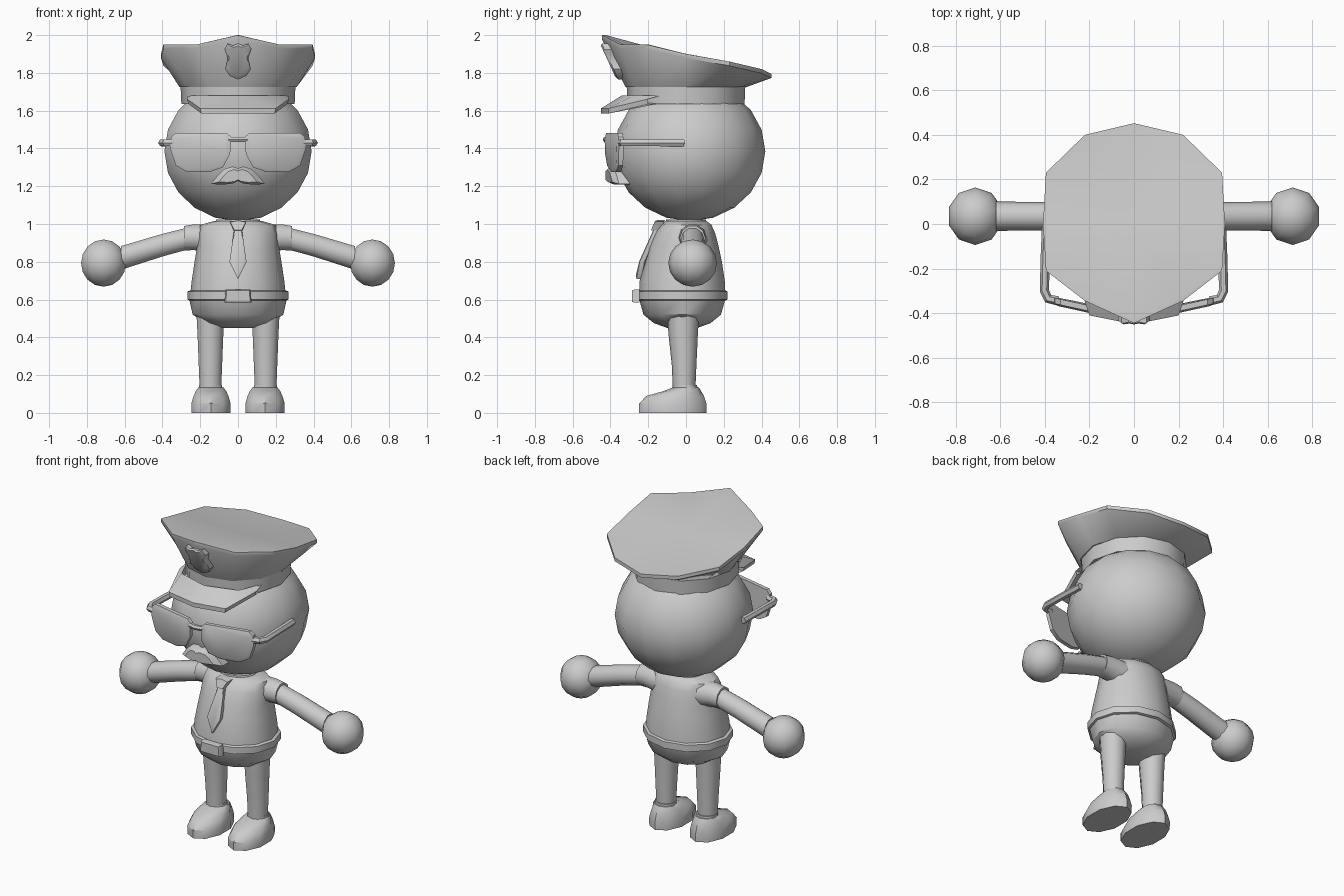
import bpy, bmesh, math
from mathutils import Vector

old = bpy.data.objects.get("Cube")
if old:
    bpy.data.objects.remove(old, do_unlink=True)

mat = bpy.data.materials.new("plain grey")
mat.use_nodes = True
GREY = (0.6, 0.6, 0.6, 1)
mat.diffuse_color = GREY
mat.node_tree.nodes["Principled BSDF"].inputs["Base Color"].default_value = GREY
parts = []


def finish(name, bm):
    bmesh.ops.recalc_face_normals(bm, faces=bm.faces)
    me = bpy.data.meshes.new(name)
    bm.to_mesh(me)
    bm.free()
    me.materials.append(mat)
    ob = bpy.data.objects.new(name, me)
    bpy.context.collection.objects.link(ob)
    parts.append(ob)
    return ob


def loft(name, loops, poke=None):
    """Skin a series of equal loops and cap both ends."""
    bm = bmesh.new()
    rows = [[bm.verts.new(p) for p in loop] for loop in loops]
    n = len(rows[0])
    for a, b in zip(rows, rows[1:]):
        for i in range(n):
            j = (i + 1) % n
            bm.faces.new((a[i], a[j], b[j], b[i]))
    bm.faces.new(rows[0])
    if poke:
        c = bm.verts.new(poke)
        for i in range(n):
            bm.faces.new((rows[-1][i], rows[-1][(i + 1) % n], c))
    else:
        bm.faces.new(rows[-1])
    return finish(name, bm)


def ring(z, rx, ry, cx=0, cy=0, n=12):
    """Flat oval, starting at the front."""
    turn = [math.tau * i / n for i in range(n)]
    return [Vector((cx + rx * math.sin(t), cy - ry * math.cos(t), z)) for t in turn]


def side_ring(x, z, r, n=10):
    """Upright circle facing along x, for the arms."""
    turn = [math.tau * i / n for i in range(n)]
    return [Vector((x, 0.035 + r * math.cos(t), z + r * math.sin(t))) for t in turn]


def plate(name, outline, depth, thick, inset=0.9, lift=0.01):
    """Outline in x and z, laid on the surface y = depth(x, z), with a soft front."""
    cx = sum(p[0] for p in outline) / len(outline)
    cz = sum(p[1] for p in outline) / len(outline)
    inner = [(cx + (x - cx) * inset, cz + (z - cz) * inset) for x, z in outline]
    back = [Vector((x, depth(x, z) + thick, z)) for x, z in outline]
    edge = [Vector((x, depth(x, z), z)) for x, z in outline]
    front = [Vector((x, depth(x, z) - lift, z)) for x, z in inner]
    return loft(name, [back, edge, front])


def both(half):
    """Complete a half outline whose first and last points lie on the middle."""
    return half + [(-p[0],) + tuple(p[1:]) for p in half[-2:0:-1]]


def ball(name, centre, size, segs, rings):
    bm = bmesh.new()
    bmesh.ops.create_uvsphere(bm, u_segments=segs, v_segments=rings, radius=1)
    for v in bm.verts:
        v.co = Vector(c + s * k for c, s, k in zip(centre, size, v.co))
    return finish(name, bm)


def tube(name, points, radius):
    """Round bar along a path."""
    cu = bpy.data.curves.new(name, "CURVE")
    cu.dimensions = "3D"
    cu.bevel_depth = radius
    cu.bevel_resolution = 1
    cu.use_fill_caps = True
    sp = cu.splines.new("POLY")
    sp.points.add(len(points) - 1)
    for p, co in zip(sp.points, points):
        p.co = (*co, 1)
    tmp = bpy.data.objects.new(name, cu)
    bm = bmesh.new()
    bm.from_mesh(tmp.to_mesh())
    tmp.to_mesh_clear()
    bpy.data.objects.remove(tmp)
    return finish(name, bm)


# Head and neck
ball("head", (0, 0.02, 1.385), (0.4, 0.4, 0.37), 14, 10)
loft("collar", [ring(0.98, 0.13, 0.11), ring(1.025, 0.115, 0.105)])

# Shirt, trousers and belt
loft("shirt", [ring(z, rx, ry, 0, cy) for z, rx, ry, cy in (
    (0.61, 0.255, 0.23, -0.02), (0.70, 0.245, 0.225, -0.02), (0.80, 0.23, 0.205, -0.015),
    (0.88, 0.217, 0.185, -0.012), (0.95, 0.215, 0.16, -0.005),
    (0.995, 0.2, 0.135, 0), (1.015, 0.13, 0.11, 0))])
loft("trousers", [ring(z, rx, ry, 0, -0.02) for z, rx, ry in (
    (0.45, 0.09, 0.08), (0.475, 0.17, 0.15), (0.52, 0.24, 0.205), (0.61, 0.26, 0.23))])
loft("belt", [ring(z, rx, rx - 0.027, 0, -0.02) for z, rx in (
    (0.595, 0.255), (0.6, 0.268), (0.642, 0.268), (0.648, 0.255))])
plate("buckle", [(-0.072, 0.585), (0.072, 0.585), (0.066, 0.652), (-0.066, 0.652)],
      lambda x, z: -0.275, 0.03)


# Tie
def chest(x, z):
    return max(-0.155 - 0.45 * (1 - z), -0.262)


plate("tie", both([(0, 0.98), (0.02, 0.975), (0.045, 0.8), (0, 0.71)]), chest, 0.025, 0.9, 0.004)
plate("tie_knot", both([(0, 1.02), (0.045, 1.012), (0.022, 0.965), (0, 0.965)]),
      lambda x, z: chest(x, z) - 0.006, 0.04)

# Limbs
for side, s in (("left", 1), ("right", -1)):
    loft(side + "_sleeve", [side_ring(s * x, z, r) for x, z, r in (
        (0.14, 0.92, 0.08), (0.23, 0.93, 0.072), (0.285, 0.925, 0.068))])
    loft(side + "_arm", [side_ring(s * x, z, r) for x, z, r in (
        (0.2, 0.94, 0.06), (0.4, 0.888, 0.063), (0.62, 0.82, 0.066))])
    ball(side + "_hand", (s * 0.712, 0.035, 0.793), (0.125, 0.129, 0.125), 10, 8)
    loft(side + "_leg", [ring(z, rx, ry, s * 0.146, cy, 10) for z, rx, ry, cy in (
        (0.13, 0.06, 0.06, -0.01), (0.25, 0.065, 0.065, -0.01),
        (0.42, 0.072, 0.078, -0.015), (0.53, 0.078, 0.085, -0.015))])
    loft(side + "_shoe", [ring(z, rx, ry, s * 0.143, cy, 10) for z, rx, ry, cy in (
        (0, 0.108, 0.178, -0.07), (0.05, 0.109, 0.178, -0.07), (0.09, 0.097, 0.152, -0.057),
        (0.115, 0.085, 0.1, -0.02), (0.135, 0.07, 0.068, 0))])
    loft(side + "_cuff", [ring(z, r, r, s * 0.145, -0.005, 10) for z, r in (
        (0.125, 0.066), (0.147, 0.064))])

# Cap: band, flared crown with a tilted rim, visor
rim = [Vector(p) for p in both([
    (0, -0.445, 2.0), (0.22, -0.345, 1.95), (0.395, -0.21, 1.95), (0.408, 0, 1.9),
    (0.395, 0.23, 1.86), (0.22, 0.4, 1.82), (0, 0.452, 1.795)])]
loft("cap_band", [ring(1.635, 0.3, 0.31), ring(1.75, 0.305, 0.315)])
low = [p - Vector((0, 0, 0.022)) for p in rim]
top = [Vector((p.x * 0.96, p.y * 0.96, p.z + 0.001)) for p in rim]
loft("cap_crown", [ring(1.725, 0.31, 0.32), low, rim, top], (0, 0, 1.885))

inner = [(-0.265, -0.13), (-0.2, -0.28), (0, -0.34), (0.2, -0.28), (0.265, -0.13)]
outer = [(-0.27, -0.2), (-0.2, -0.41), (0, -0.45), (0.2, -0.41), (0.27, -0.2)]
drop = (0.05, 0, 0, 0, 0.05)
under = [[Vector((x * 0.97, y, z + d)) for (x, y), d in zip(row, drop)]
         for row, z in ((inner, 1.64), (outer, 1.585))]
over = [[Vector((x, y, z + d)) for (x, y), d in zip(row, drop)]
        for row, z in ((inner, 1.68), (outer, 1.612))]
for row in (over[0], under[0]):
    row[0].z = row[-1].z = row[2].z
loft("cap_visor", [under[0], over[0], over[1], under[1], under[0]])

# Badge on the crown front
plate("cap_badge", both([(0, 1.955), (0.025, 1.945), (0.055, 1.955), (0.072, 1.925), (0.055, 1.88),
                         (0.068, 1.82), (0.045, 1.785), (0, 1.765)]),
      lambda x, z: -0.342 - 0.46 * (z - 1.73), 0.05, 0.85)


# Sunglasses
def visor_curve(x, z):
    return -0.435 + 0.22 * abs(x) + 0.05 * max(0, 1.4 - z)


lens = [(0.035, 1.46), (0.06, 1.482), (0.33, 1.482), (0.355, 1.46), (0.36, 1.4),
        (0.33, 1.31), (0.27, 1.275), (0.15, 1.275), (0.08, 1.3), (0.042, 1.37)]
for side, s in (("left", 1), ("right", -1)):
    plate(side + "_lens", [(s * x, z) for x, z in lens], visor_curve, 0.025, 0.88, 0.008)
    tube(side + "_temple", [(s * x, y, z) for x, y, z in (
        (0.34, -0.345, 1.43), (0.385, -0.335, 1.43), (0.402, -0.3, 1.43),
        (0.398, -0.15, 1.43), (0.392, -0.01, 1.428))], 0.021)
tube("bridge", [(-0.05, -0.415, 1.447), (0, -0.425, 1.447), (0.05, -0.415, 1.447)], 0.016)

# Moustache
plate("moustache", both([(0, 1.295), (0.03, 1.305), (0.075, 1.29), (0.11, 1.255), (0.142, 1.212),
                         (0.08, 1.208), (0.025, 1.215), (0, 1.228)]),
      lambda x, z: -0.405 + 0.35 * abs(x), 0.07, 0.7, 0.02)

# Smooth shading with crisp edges
bpy.ops.object.select_all(action="DESELECT")
for ob in parts:
    ob.select_set(True)
bpy.context.view_layer.objects.active = parts[0]
bpy.ops.object.shade_smooth_by_angle(angle=math.radians(40))
